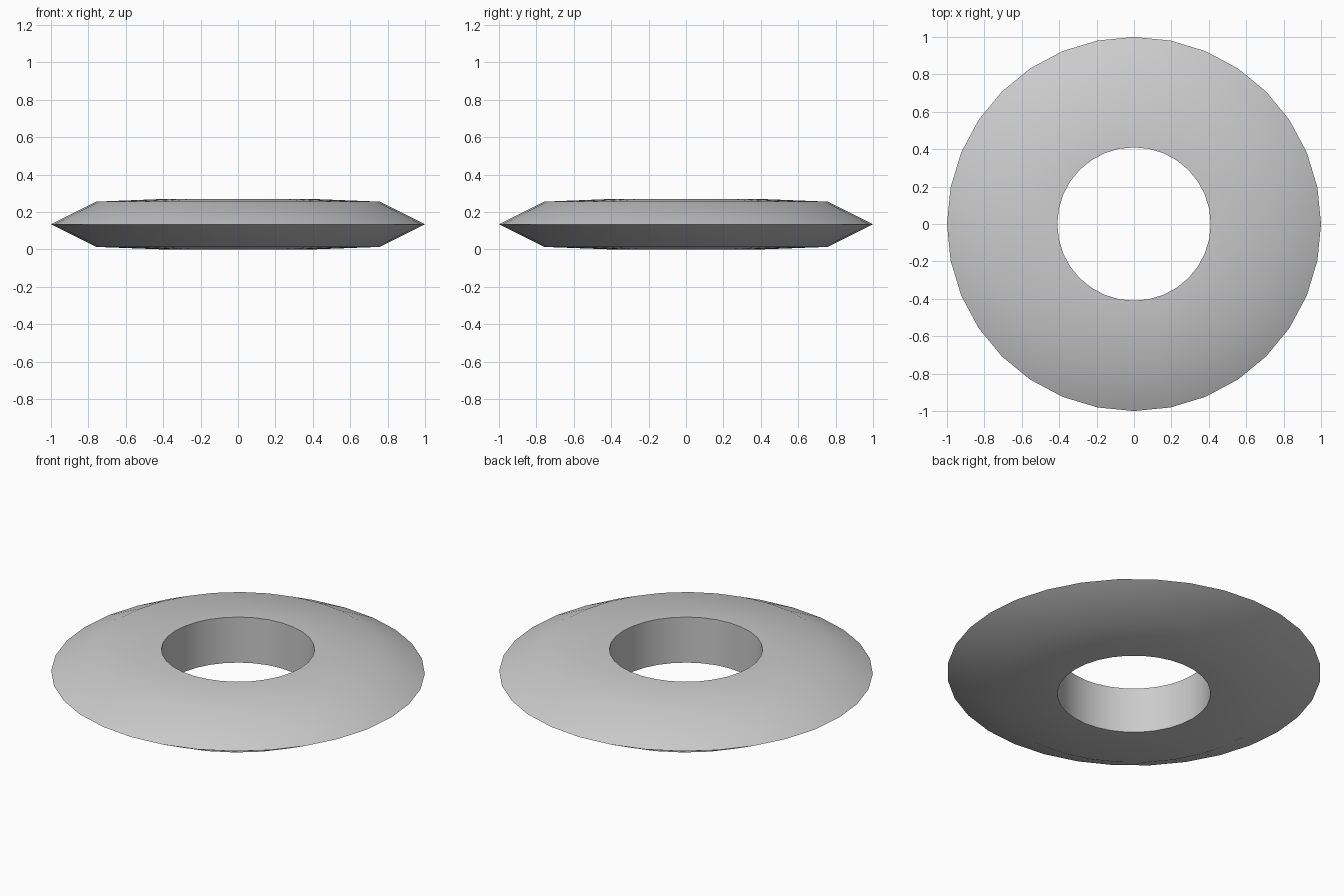
import bpy, bmesh, math

if "Cube" in bpy.data.objects:
    bpy.data.objects.remove(bpy.data.objects["Cube"])

SIDES = 32
# Ring cross-section as (radius, height), closed loop
PROFILE = [(0.41, 0.0), (0.757, 0.013), (1.0, 0.134), (0.757, 0.255), (0.41, 0.27 - 0.001)]

# Revolve the cross-section into a ring
bm = bmesh.new()
rings = []
for i in range(SIDES):
    a = 2 * math.pi * i / SIDES
    rings.append([bm.verts.new((r * math.cos(a), r * math.sin(a), z)) for r, z in PROFILE])
n = len(PROFILE)
for i in range(SIDES):
    cur, nxt = rings[i], rings[(i + 1) % SIDES]
    for j in range(n):
        k = (j + 1) % n
        bm.faces.new((cur[j], nxt[j], nxt[k], cur[k]))
bmesh.ops.recalc_face_normals(bm, faces=bm.faces)

mesh = bpy.data.meshes.new("bevelled_ring")
bm.to_mesh(mesh)
bm.free()
ring = bpy.data.objects.new("bevelled_ring", mesh)
bpy.context.collection.objects.link(ring)

# Smooth outer rim, sharp hole edges
bpy.context.view_layer.objects.active = ring
ring.select_set(True)
bpy.ops.object.shade_smooth_by_angle(angle=math.radians(60))
